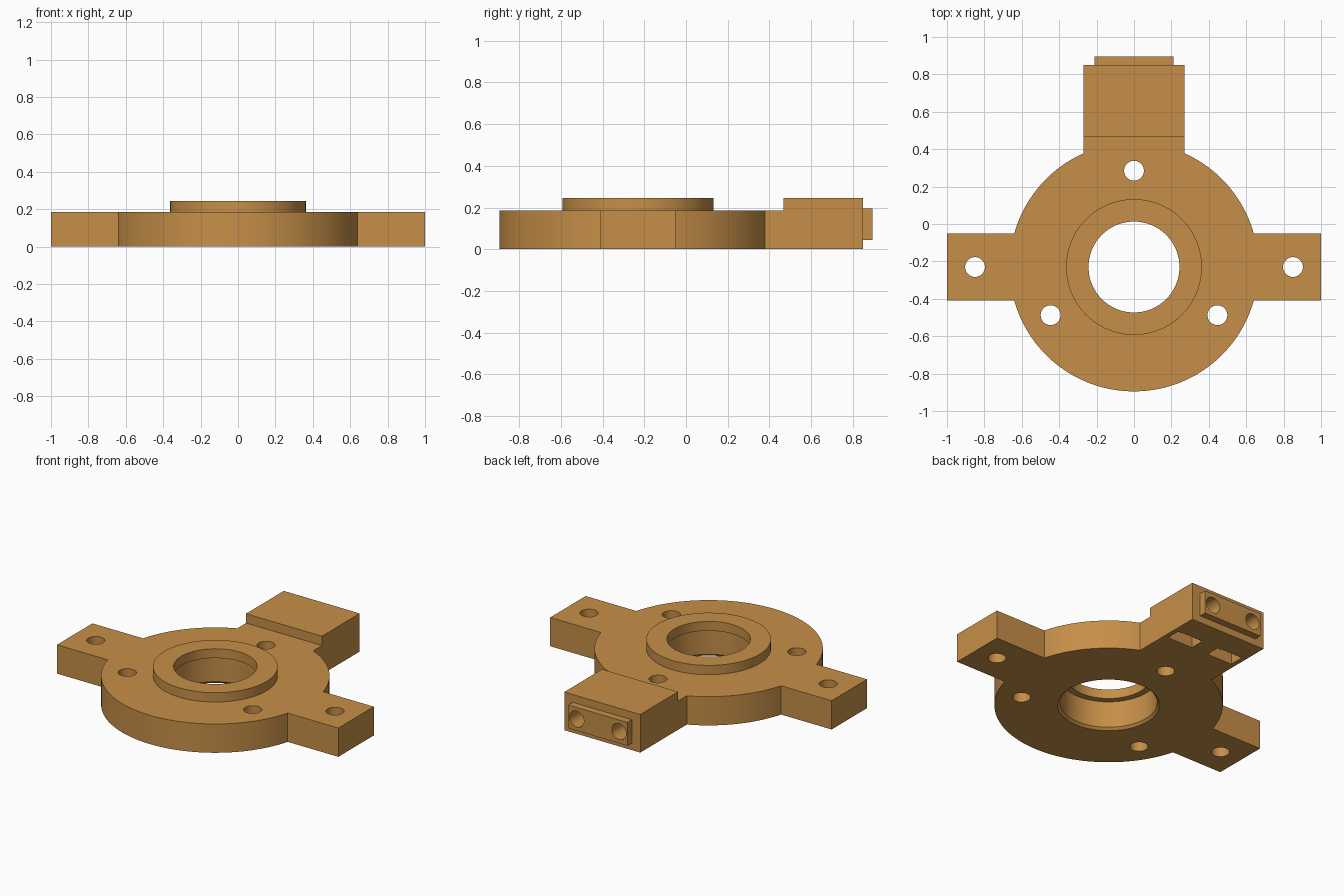
import bpy, bmesh, math
from mathutils import Matrix

if "Cube" in bpy.data.objects:
    bpy.data.objects.remove(bpy.data.objects["Cube"])

CY = -0.23            # disc centre on y
R = 0.665             # disc radius
T, TOP = 0.185, 0.245  # plate thickness, overall height

brass = bpy.data.materials.new("warm tan")
brass.diffuse_color = (0.565, 0.275, 0.065, 1)
brass.use_nodes = True
brass.node_tree.nodes["Principled BSDF"].inputs["Base Color"].default_value = brass.diffuse_color


def finish(name, bm):
    bmesh.ops.recalc_face_normals(bm, faces=bm.faces)
    me = bpy.data.meshes.new(name)
    bm.to_mesh(me)
    bm.free()
    me.materials.append(brass)
    ob = bpy.data.objects.new(name, me)
    bpy.context.collection.objects.link(ob)
    return ob


def prism(name, pts, z0, z1):
    bm = bmesh.new()
    face = bm.faces.new([bm.verts.new((x, y, z0)) for x, y in pts])
    ext = bmesh.ops.extrude_face_region(bm, geom=[face])
    for v in ext["geom"]:
        if isinstance(v, bmesh.types.BMVert):
            v.co.z = z1
    return finish(name, bm)


def box(name, x0, x1, y0, y1, z0, z1):
    return prism(name, [(x0, y0), (x1, y0), (x1, y1), (x0, y1)], z0, z1)


def cone(name, x, y, z0, z1, r0, r1=None, n=96):
    bm = bmesh.new()
    bmesh.ops.create_cone(bm, cap_ends=True, segments=n, radius1=r0,
                          radius2=r0 if r1 is None else r1, depth=z1 - z0,
                          matrix=Matrix.Translation((x, y, (z0 + z1) / 2)))
    return finish(name, bm)


def combine(target, tool, op):
    mod = target.modifiers.new("join", 'BOOLEAN')
    mod.operation, mod.solver, mod.object = op, 'EXACT', tool
    bpy.context.view_layer.objects.active = target
    bpy.ops.object.modifier_apply(modifier=mod.name)
    bpy.data.objects.remove(tool, do_unlink=True)


def arc(a0, a1, n):
    return [(R * math.cos(a0 + (a1 - a0) * i / n),
             CY + R * math.sin(a0 + (a1 - a0) * i / n)) for i in range(n + 1)]


# Flange outline: disc with two side ears and a rear arm
ear = math.asin(0.18 / R)
arm = math.acos(0.27 / R)
pi = math.pi
outline = ([(1, CY - 0.18), (1, CY + 0.18)] + arc(ear, arm, 20)
           + [(0.27, 0.85), (-0.27, 0.85)] + arc(pi - arm, pi - ear, 20)
           + [(-1, CY + 0.18), (-1, CY - 0.18)]
           + arc(pi + ear, 2 * pi - ear, 72))
flange = prism("flange_body", outline, 0, T)

# Raised collar, rear block and end plate
combine(flange, cone("collar", 0, CY, 0.1, TOP, 0.363), 'UNION')
combine(flange, box("rear_block", -0.27, 0.27, 0.467, 0.85, T - 0.05, TOP), 'UNION')
combine(flange, box("end_plate", -0.21, 0.21, 0.8, 0.895, 0.045, 0.195), 'UNION')

# Stepped bore with a chamfered lower mouth
combine(flange, cone("bore", 0, CY, -0.1, 0.4, 0.243), 'DIFFERENCE')
combine(flange, cone("counterbore", 0, CY, -0.1, T, 0.283), 'DIFFERENCE')
combine(flange, cone("mouth", 0, CY, -0.02, 0.015, 0.318, 0.283), 'DIFFERENCE')

# Bolt holes: one per ear and three around the disc
holes = [(0.85, CY), (-0.85, CY)]
for deg in (90, 210, 330):
    a = math.radians(deg)
    holes.append((0.515 * math.cos(a), CY + 0.515 * math.sin(a)))
for x, y in holes:
    combine(flange, cone("bolt_hole", x, y, -0.1, 0.4, 0.053, n=40), 'DIFFERENCE')

# Rear screw holes and the nut pockets they run into
for s in (-1, 1):
    screw = cone("screw_hole", 0, 0, -0.2, 0.2, 0.051, n=40)
    screw.data.transform(Matrix.Translation((s * 0.15, 0.75, 0.12))
                         @ Matrix.Rotation(pi / 2, 4, 'X'))
    combine(flange, screw, 'DIFFERENCE')
    x0, x1 = sorted((s * 0.06, s * 0.24))
    combine(flange, box("nut_pocket", x0, x1, 0.595, 0.69, -0.1, 0.2), 'DIFFERENCE')

bpy.ops.object.select_all(action='DESELECT')
flange.select_set(True)
bpy.context.view_layer.objects.active = flange
bpy.ops.object.shade_smooth_by_angle(angle=math.radians(30))
